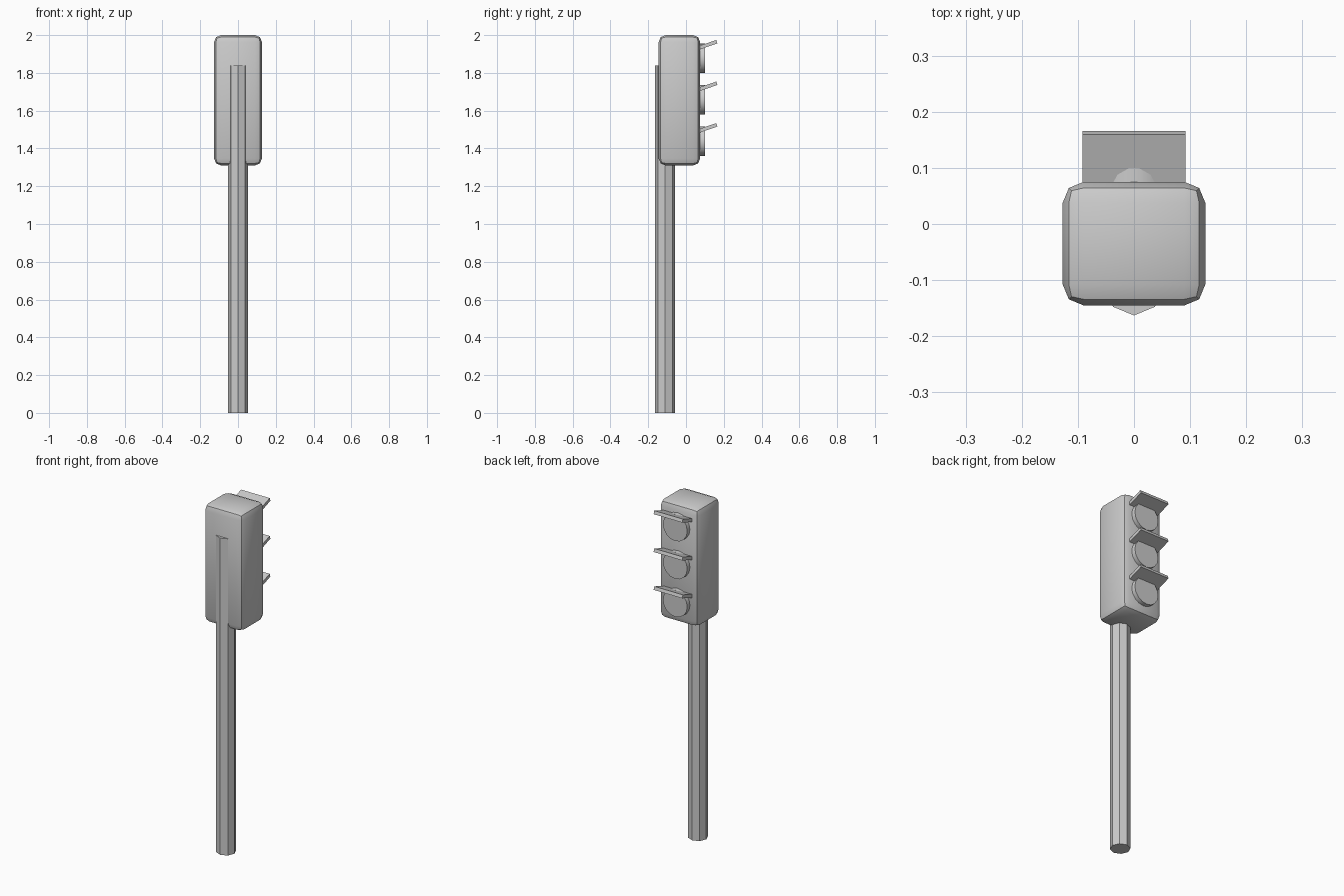
import bpy, bmesh, math
from mathutils import Matrix, Vector

default = bpy.data.objects.get("Cube")
if default:
    bpy.data.objects.remove(default, do_unlink=True)

# Single plain grey finish
grey = bpy.data.materials.new("plain_grey")
grey.use_nodes = True
colour = (0.6, 0.6, 0.6, 1)
grey.diffuse_color = colour
grey.node_tree.nodes["Principled BSDF"].inputs["Base Color"].default_value = colour


def finish(name, bm, location, tilt=0):
    """Turn a bmesh into a named, shaded object."""
    bmesh.ops.recalc_face_normals(bm, faces=bm.faces)
    mesh = bpy.data.meshes.new(name)
    bm.to_mesh(mesh)
    bm.free()
    mesh.materials.append(grey)
    obj = bpy.data.objects.new(name, mesh)
    bpy.context.collection.objects.link(obj)
    obj.location = location
    obj.rotation_euler.x = tilt
    bpy.ops.object.select_all(action='DESELECT')
    obj.select_set(True)
    bpy.context.view_layer.objects.active = obj
    bpy.ops.object.shade_smooth_by_angle(angle=math.radians(30))
    return obj


def box(name, size, location, tilt=0, bevel=0):
    bm = bmesh.new()
    bmesh.ops.create_cube(bm, size=1)
    bmesh.ops.scale(bm, vec=Vector(size), verts=bm.verts)
    if bevel:
        bmesh.ops.bevel(bm, geom=bm.edges[:], offset=bevel, segments=2,
                        profile=0.5, affect='EDGES', clamp_overlap=True)
    return finish(name, bm, location, tilt)


def cylinder(name, sides, radius, depth, location, tilt=0):
    bm = bmesh.new()
    bmesh.ops.create_cone(bm, cap_ends=True, segments=sides, radius1=radius,
                          radius2=radius, depth=depth)
    return finish(name, bm, location, tilt)


# Octagonal pole running up behind the housing
cylinder("pole", 8, 0.053, 1.84, (0, -0.11, 0.92))

# Rounded signal housing
box("housing", (0.254, 0.22, 0.69), (0, -0.035, 1.655), bevel=0.037)

# Three lamps, each under a tilted visor
VISOR_TILT = math.radians(19)
VISOR_LENGTH = 0.11
for label, z in (("bottom", 1.437), ("middle", 1.657), ("top", 1.877)):
    cylinder(label + "_lamp", 16, 0.078, 0.05, (0, 0.075, z), math.pi / 2)
    # Place the plate by the middle of its outer end
    reach = Matrix.Rotation(VISOR_TILT, 3, 'X') @ Vector((0, VISOR_LENGTH / 2, 0))
    tip = Vector((0, 0.163, z + 0.088))
    box(label + "_visor", (0.184, VISOR_LENGTH, 0.019), tip - reach, VISOR_TILT)
